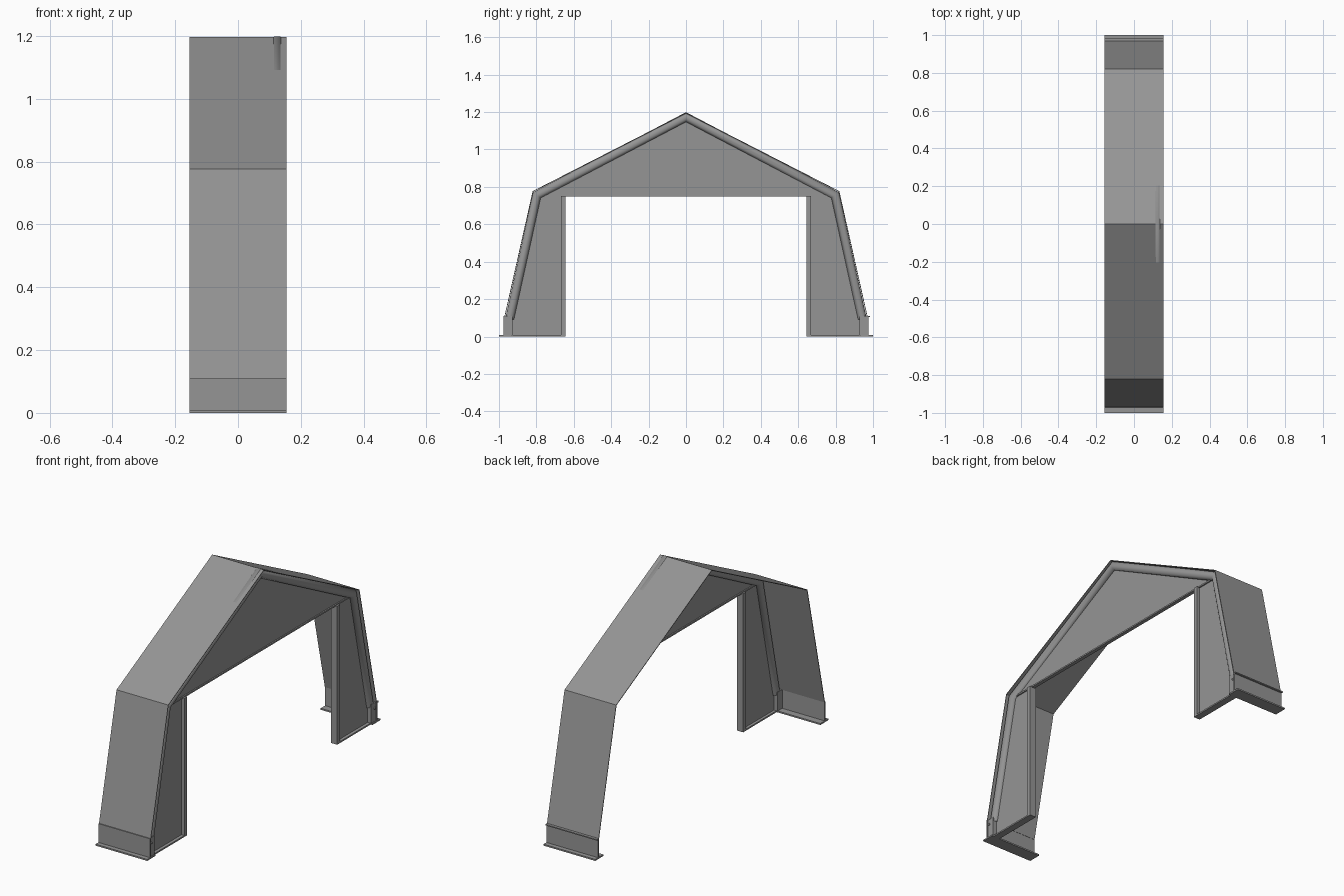
import bpy, bmesh, math
from mathutils import Vector

if "Cube" in bpy.data.objects:
    bpy.data.objects.remove(bpy.data.objects["Cube"], do_unlink=True)

grey = bpy.data.materials.new("matte_grey")
grey.use_nodes = True
grey.diffuse_color = (0.3, 0.3, 0.3, 1)
grey.node_tree.nodes["Principled BSDF"].inputs["Base Color"].default_value = (0.3, 0.3, 0.3, 1)

HALF_X = 0.155   # half depth of the shelter strip
WALL_X = 0.125   # plane of the end wall and its frame


def finish(name, bm, smooth=False):
    bmesh.ops.recalc_face_normals(bm, faces=bm.faces)
    mesh = bpy.data.meshes.new(name)
    bm.to_mesh(mesh)
    bm.free()
    mesh.materials.append(grey)
    obj = bpy.data.objects.new(name, mesh)
    bpy.context.collection.objects.link(obj)
    if smooth:
        bpy.ops.object.select_all(action='DESELECT')
        obj.select_set(True)
        bpy.context.view_layer.objects.active = obj
        bpy.ops.object.shade_smooth_by_angle(angle=math.radians(50))
    return obj


def sweep(name, path, section, smooth=False):
    """Sweep a section of (inward depth, x) along a mitred path of (y, z)."""
    pts = [Vector(p) for p in path]
    dirs = [(b - a).normalized() for a, b in zip(pts, pts[1:])]
    bm = bmesh.new()
    rings = []
    for i, p in enumerate(pts):
        a, b = dirs[max(i - 1, 0)], dirs[min(i, len(dirs) - 1)]
        na, nb = Vector((a.y, -a.x)), Vector((b.y, -b.x))
        mitre = (na + nb) / (1 + na.dot(nb))
        rings.append([bm.verts.new((x, p.x + mitre.x * d, p.y + mitre.y * d))
                      for d, x in section])
    n = len(section)
    for r, s in zip(rings, rings[1:]):
        for j in range(n):
            k = (j + 1) % n
            bm.faces.new((r[j], r[k], s[k], s[j]))
    bm.faces.new(rings[0])
    bm.faces.new(rings[-1])
    return finish(name, bm, smooth)


def box(name, xs, ys, zs):
    bm = bmesh.new()
    bmesh.ops.create_cube(bm, size=1)
    for v in bm.verts:
        v.co = [lo + (c + 0.5) * (hi - lo) for c, (lo, hi) in zip(v.co, (xs, ys, zs))]
    return finish(name, bm)


def mirrored(half):
    return half + [(-y, z) for y, z in reversed(half) if y != 0]


# Covering: two steep sides and two roof slopes in one thin sheet
sweep("fabric_cover", mirrored([(-0.97, 0.11), (-0.82, 0.777), (0, 1.197)]),
      [(0, -HALF_X), (0, HALF_X), (0.004, HALF_X), (0.004, -HALF_X)])

# Arched frame tube, eight-sided with a flat side towards the cover
R = 0.025
octagon = [(R * 0.95 + R * math.cos(a), WALL_X + R * math.sin(a))
           for a in (math.pi / 8 + k * math.pi / 4 for k in range(8))]
sweep("frame_arch", mirrored([(-0.966, 0.10), (-0.818, 0.772), (0, 1.2)]), octagon, True)

# End wall with a wide doorway
bm = bmesh.new()
outline = mirrored([(-0.66, 0.005), (-0.945, 0.005), (-0.945, 0.11), (-0.795, 0.757), (0, 1.17)])
# doorway head corners complete the outline
outline += [(0.66, 0.75), (-0.66, 0.75)]
face = bm.faces.new([bm.verts.new((WALL_X - 0.003, y, z)) for y, z in outline])
ext = bmesh.ops.extrude_face_region(bm, geom=[face])
bmesh.ops.translate(bm, vec=(0.006, 0, 0),
                    verts=[g for g in ext["geom"] if isinstance(g, bmesh.types.BMVert)])
finish("end_wall", bm)

# Doorway head strip
box("door_header", (WALL_X - 0.01, WALL_X + 0.01), (-0.78, 0.78), (0.748, 0.756))

for side, s in (("front", -1), ("back", 1)):
    def part(name, xs, ys, zs):
        box(f"{side}_{name}", xs, sorted(s * y for y in ys), zs)

    frame_x = (WALL_X - 0.018, WALL_X + 0.02)
    # Door post and the sill beneath the wall
    part("door_post", frame_x, (0.643, 0.667), (0, 0.752))
    part("sill", frame_x, (0.643, 0.96), (0, 0.008))
    # Ground rail: upright web, bottom flange and clamp strip
    part("rail_web", (-HALF_X, HALF_X), (0.968, 0.975), (0, 0.11))
    part("rail_flange", (-HALF_X, HALF_X), (0.93, 1.0), (0, 0.008))
    # Socket that holds the frame leg
    part("leg_socket", (WALL_X - 0.025, WALL_X + 0.025), (0.928, 0.97), (0.005, 0.11))
    # Socket bolt
    bm = bmesh.new()
    bmesh.ops.create_cone(bm, cap_ends=True, segments=8, radius1=0.006, radius2=0.006, depth=0.008)
    for v in bm.verts:
        v.co = (WALL_X + 0.026 + v.co.z, s * 0.957 + v.co.x, 0.08 + v.co.y)
    finish(f"{side}_socket_bolt", bm, True)

# Outward lip along the top of the back rail
box("back_rail_lip", (-HALF_X, HALF_X), (0.968, 0.985), (0.104, 0.11))
